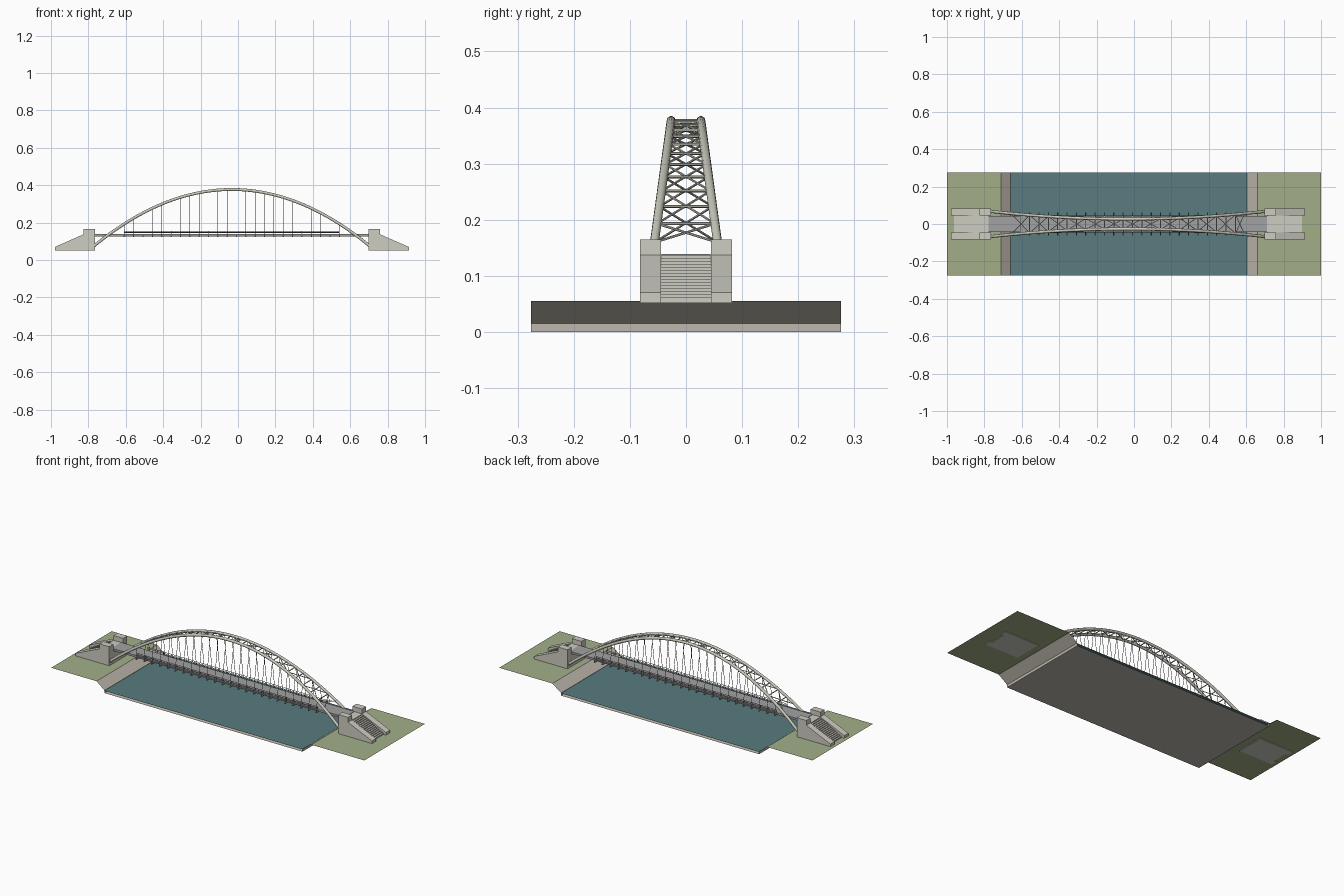
import bpy, bmesh
from mathutils import Vector

if "Cube" in bpy.data.objects:
    bpy.data.objects.remove(bpy.data.objects["Cube"])

CX = -0.033          # bridge centre along x
APEX, K = 0.377, 0.556   # arch crown height and parabola factor


def mat(name, c):
    m = bpy.data.materials.new(name)
    m.diffuse_color = (*c, 1)
    m.use_nodes = True
    m.node_tree.nodes["Principled BSDF"].inputs["Base Color"].default_value = m.diffuse_color
    return m


STONE = mat("stone", (0.62, 0.61, 0.54))
STEEL = mat("pale_steel", (0.58, 0.58, 0.50))
DECK = mat("deck_grey", (0.36, 0.36, 0.37))
DARK = mat("dark_steel", (0.22, 0.22, 0.23))
GRASS = mat("grass", (0.36, 0.43, 0.25))
BANK = mat("bank", (0.52, 0.48, 0.42))
WATER = mat("water", (0.10, 0.20, 0.21))


def finish(name, bm, m):
    me = bpy.data.meshes.new(name)
    bm.to_mesh(me)
    bm.free()
    ob = bpy.data.objects.new(name, me)
    me.materials.append(m)
    bpy.context.collection.objects.link(ob)
    return ob


def prism(name, profile, y0, y1, m):
    """Extrude an xz profile from y0 to y1."""
    bm = bmesh.new()
    f = bm.faces.new([bm.verts.new((x, y0, z)) for x, z in profile])
    r = bmesh.ops.extrude_face_region(bm, geom=[f])
    vs = [v for v in r["geom"] if isinstance(v, bmesh.types.BMVert)]
    bmesh.ops.translate(bm, vec=(0, y1 - y0, 0), verts=vs)
    bmesh.ops.recalc_face_normals(bm, faces=bm.faces)
    return finish(name, bm, m)


def box(name, x0, x1, y0, y1, z0, z1, m):
    return prism(name, [(x0, z0), (x1, z0), (x1, z1), (x0, z1)], y0, y1, m)


def sheet(name, path, m):
    """Open ground strip following an xz path."""
    bm = bmesh.new()
    rows = [[bm.verts.new((x, y, z)) for y in (-0.276, 0.276)] for x, z in path]
    for a, b in zip(rows, rows[1:]):
        bm.faces.new((a[0], b[0], b[1], a[1]))
    return finish(name, bm, m)


def rods(name, pairs, r, m, sides=6):
    bm = bmesh.new()
    for a, b in pairs:
        a, b = Vector(a), Vector(b)
        d = b - a
        mtx = d.to_track_quat('Z', 'Y').to_matrix().to_4x4()
        mtx.translation = (a + b) / 2
        bmesh.ops.create_cone(bm, cap_ends=True, segments=sides, radius1=r,
                              radius2=r, depth=d.length, matrix=mtx)
    return finish(name, bm, m)


def plane_y(z):
    """Half distance between the two leaning arch planes at height z."""
    return 0.0265 + (APEX - z) * 0.137


def arch(u, s):
    z = APEX - K * u * u
    return Vector((CX + u, s * plane_y(z), z))


# terrain
sheet("left_meadow", [(-1, 0.055), (-0.71, 0.055)], GRASS)
sheet("right_meadow", [(0.66, 0.055), (1, 0.055)], GRASS)
sheet("left_bank", [(-0.71, 0.055), (-0.66, 0.015), (-0.66, 0)], BANK)
sheet("right_bank", [(0.605, 0), (0.605, 0.015), (0.66, 0.055)], BANK)
sheet("river_bed", [(-0.66, 0), (0.605, 0)], BANK)
sheet("water", [(-0.66, 0.013), (0.605, 0.013)], WATER)

# abutments with stairs, one at each end
WALL = [(0.732, 0.052), (0.732, 0.165), (0.793, 0.165), (0.793, 0.137),
        (0.946, 0.07), (0.946, 0.052)]
N = 15
stair = [(0.732, 0.052), (0.732, 0.126), (0.745, 0.126), (0.745, 0.137)]
for i in range(N):
    u = 0.795 + 0.135 * i / (N - 1)
    z = 0.137 - 0.08 * i / N
    stair += [(u, z), (u, z - 0.08 / N)]
stair += [(0.93, 0.052)]
for e, end in ((-1, "left"), (1, "right")):
    prism(end + "_stairs", [(CX + e * u, z) for u, z in stair], -0.045, 0.045, STONE)
    for s, side in ((-1, "front"), (1, "back")):
        y = sorted((s * 0.045, s * 0.082))
        prism(f"{end}_{side}_abutment_wall", [(CX + e * u, z) for u, z in WALL], *y, STONE)

# deck and cross beams
box("deck", CX - 0.745, CX + 0.745, -0.044, 0.044, 0.127, 0.139, DECK)
stations = [-0.575 + 0.05 * i for i in range(24)]
for i, u in enumerate(stations):
    box(f"cross_beam_{i}", CX + u - 0.003, CX + u + 0.003, -0.062, 0.062, 0.124, 0.132, DECK)

# arch ribs, hangers and railings on both sides
for s, side in ((-1, "front"), (1, "back")):
    cu = bpy.data.curves.new(side + "_arch_rib", 'CURVE')
    cu.dimensions = '3D'
    cu.bevel_depth, cu.bevel_resolution = 0.008, 3
    cu.use_fill_caps = True
    sp = cu.splines.new('POLY')
    sp.points.add(60)
    for i, p in enumerate(sp.points):
        p.co = (*arch(-0.738 + 1.476 * i / 60, s), 1)
    sp.use_smooth = True
    cu.materials.append(STEEL)
    bpy.context.collection.objects.link(bpy.data.objects.new(side + "_arch_rib", cu))

    rods(side + "_hangers",
         [(arch(u, s), (CX + u, s * plane_y(0.128), 0.128)) for u in stations], 0.0012, DARK)
    y = s * 0.046
    x0, x1 = CX + stations[0], CX + stations[-1]
    rail = [((x0, y, z), (x1, y, z)) for z in (0.155, 0.147, 0.133)]
    rail += [((CX + u, y, 0.128), (CX + u, y, 0.155)) for u in stations]
    rods(side + "_railing", rail, 0.0014, DARK)

# bracing between the ribs: struts and crossed diagonals
rods("arch_struts", [(arch(u, -1), arch(u, 1)) for u in stations], 0.0028, STEEL)
diag = []
for i in range(13):
    a = -0.625 + 0.1 * i
    if i < 12 or a < 0.6:
        b = min(a + 0.1, 0.625)
        diag += [(arch(a, -1), arch(b, 1)), (arch(a, 1), arch(b, -1))]
rods("arch_diagonals", diag, 0.0022, STEEL)
